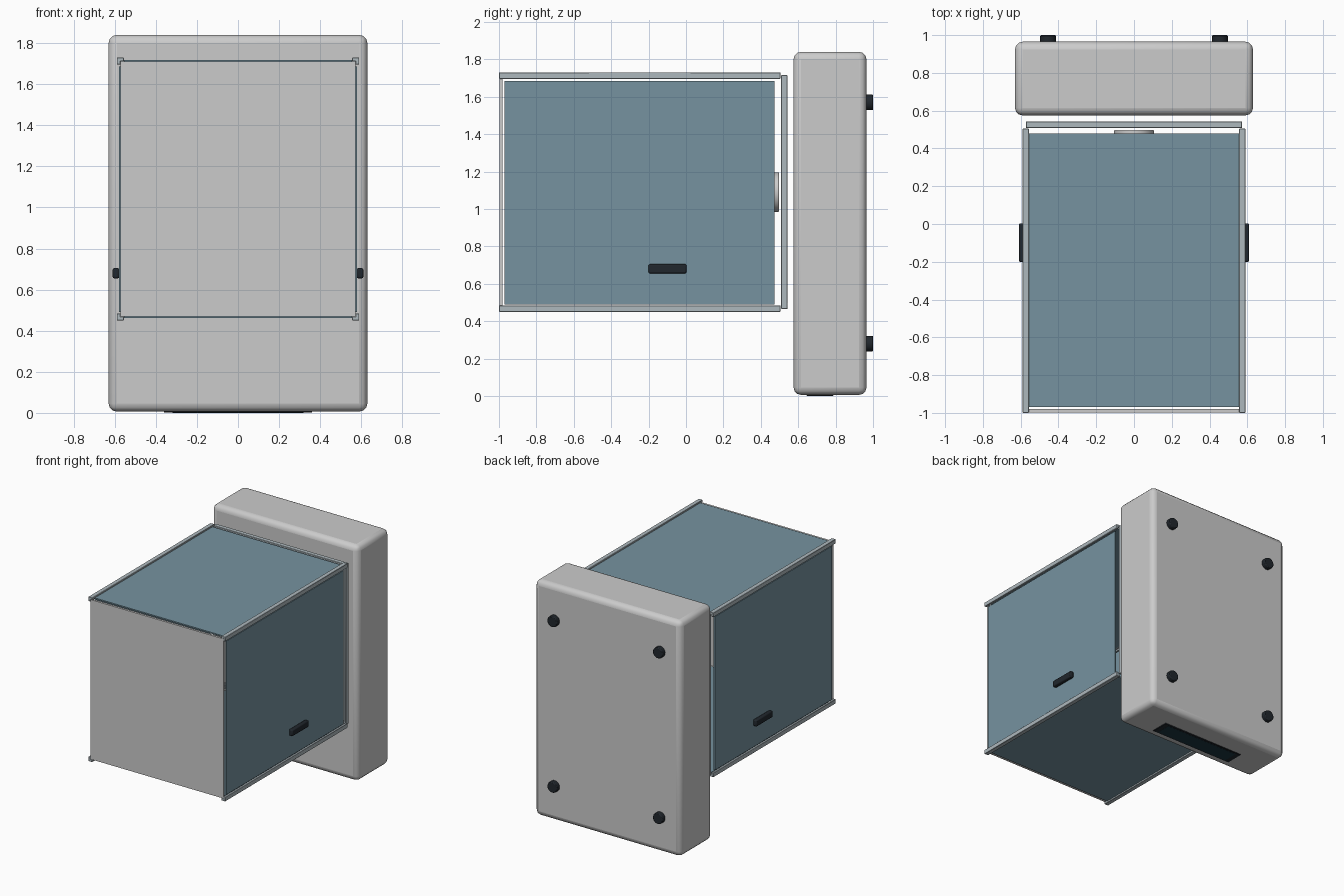
import bpy, bmesh, math
from mathutils import Vector

if "Cube" in bpy.data.objects:
    bpy.data.objects.remove(bpy.data.objects["Cube"])


def material(name, rgb):
    m = bpy.data.materials.new(name)
    m.diffuse_color = (*rgb, 1)
    m.use_nodes = True
    m.node_tree.nodes["Principled BSDF"].inputs["Base Color"].default_value = m.diffuse_color
    return m


GLASS = material("tinted_glass", (0.18, 0.29, 0.35))
METAL = material("aluminium", (0.42, 0.48, 0.51))
BLACK = material("black_rubber", (0.015, 0.02, 0.026))
SCREEN = material("dark_screen", (0.01, 0.035, 0.05))


def finish(name, bm, mat=None, bevel=0, segments=2):
    bmesh.ops.recalc_face_normals(bm, faces=bm.faces)
    me = bpy.data.meshes.new(name)
    bm.to_mesh(me)
    bm.free()
    ob = bpy.data.objects.new(name, me)
    bpy.context.collection.objects.link(ob)
    if mat:
        me.materials.append(mat)
    if bevel:
        b = ob.modifiers.new("bevel", 'BEVEL')
        b.width, b.segments = bevel, segments
    bpy.ops.object.select_all(action='DESELECT')
    bpy.context.view_layer.objects.active = ob
    ob.select_set(True)
    bpy.ops.object.shade_smooth_by_angle(angle=math.radians(30))
    return ob


def box(name, lo, hi, mat=None, bevel=0, segments=2):
    bm = bmesh.new()
    bmesh.ops.create_cube(bm, size=1)
    for v in bm.verts:
        v.co = Vector([l + (c + 0.5) * (h - l) for c, l, h in zip(v.co, lo, hi)])
    return finish(name, bm, mat, bevel, segments)


def disc(name, x, z, y0, y1, r, mat=None, bevel=0):
    bm = bmesh.new()
    bmesh.ops.create_cone(bm, cap_ends=True, segments=40, radius1=r, radius2=r, depth=y1 - y0)
    for v in bm.verts:
        px, py, pz = v.co
        v.co = (x + px, (y0 + y1) / 2 + pz, z + py)
    return finish(name, bm, mat, bevel)


def angle_bar(name, corner, axis, length, u, v):
    """L-section bar: outer corner, length axis and the two leg directions."""
    w, t = 0.034, 0.018
    c, a, u, v = map(Vector, (corner, axis, u, v))
    bm = bmesh.new()
    profile = [(0, 0), (w, 0), (w, t), (t, t), (t, w), (0, w)]
    f = bm.faces.new([bm.verts.new(c + u * p + v * q) for p, q in profile])
    ext = bmesh.ops.extrude_face_region(bm, geom=[f])
    for g in ext["geom"]:
        if isinstance(g, bmesh.types.BMVert):
            g.co += a * length
    return finish(name, bm, METAL, 0.002, 1)


# Main housing with feet on its back face
box("housing", (-0.63, 0.575, 0.006), (0.63, 0.965, 1.84), None, 0.04, 3)
for x in (-0.455, 0.455):
    for z in (0.28, 1.57):
        disc("foot", x, z, 0.955, 1.0, 0.042, BLACK, 0.006)

# Display on the underside
box("display_bezel", (-0.36, 0.645, 0.001), (0.36, 0.79, 0.02), BLACK, 0.003, 1)
box("display_screen", (-0.32, 0.66, 0.0), (0.32, 0.775, 0.01), SCREEN)

# Chamber: four glass walls and a plain end panel
ZC, HX, HZ = 1.09, 0.59, 0.64
for s in (-1, 1):
    x0, x1 = sorted((s * 0.57, s * 0.58))
    box("side_glass", (x0, -0.97, 0.49), (x1, 0.473, 1.685), GLASS)
    zc = ZC + s * 0.624
    box("cross_glass", (-0.555, -0.97, zc - 0.005), (0.555, 0.48, zc + 0.005), GLASS)
box("end_panel", (-0.571, -0.997, 0.468), (0.571, -0.98, 1.711))

# Long corner rails and the frame ring next to the housing
for s in (-1, 1):
    for t in (-1, 1):
        angle_bar("corner_rail", (s * HX, -1, ZC + t * HZ), (0, 1, 0), 1.505,
                  (-s, 0, 0), (0, 0, -t))
    angle_bar("ring_post", (s * 0.572, 0.543, ZC - 0.625), (0, 0, 1), 1.25,
              (-s, 0, 0), (0, -1, 0))
    angle_bar("ring_beam", (-0.572, 0.543, ZC + s * 0.625), (1, 0, 0), 1.144,
              (0, 0, -s), (0, -1, 0))

# Door handles
for s in (-1, 1):
    x0, x1 = sorted((s * 0.578, s * 0.61))
    box("door_handle", (x0, -0.2, 0.655), (x1, 0.003, 0.705), BLACK, 0.008, 2)

# Round pan inside the chamber
disc("pan", 0, ZC, 0.468, 0.497, 0.106, None, 0.004)
